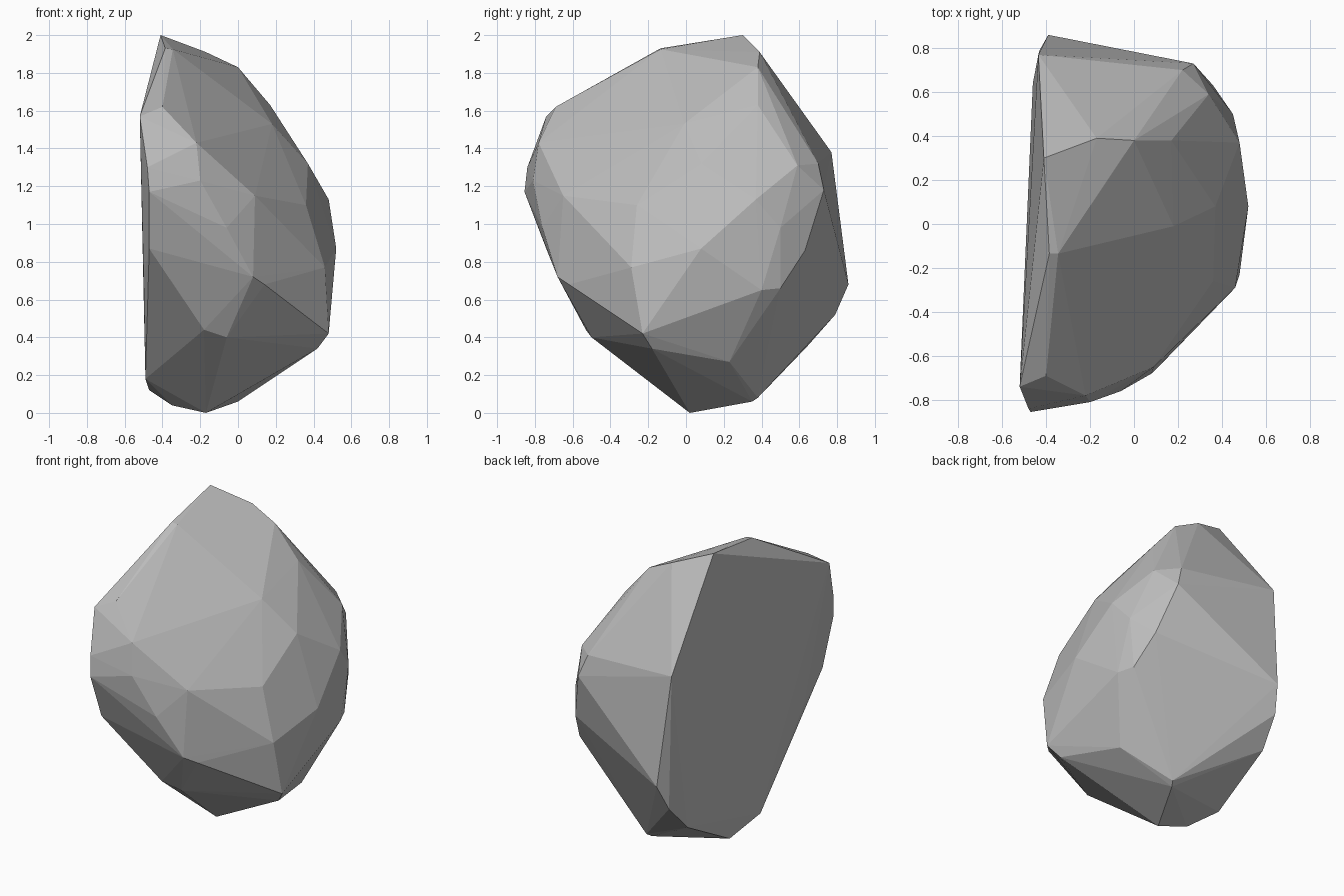
import bpy, bmesh

# Stone colour
stone = bpy.data.materials.new("stone grey")
stone.diffuse_color = (0.5, 0.5, 0.5, 1)

# Corners of the chipped boulder, grouped by region
crown = [(-.41, .30, 2.0), (-.385, -.135, 1.93), (-.345, -.135, 1.925),
         (-.17, .39, 1.91), (0, .38, 1.83), (.17, .38, 1.63), (.18, -.01, 1.53)]
front = [(-.52, -.74, 1.57), (-.40, -.69, 1.62), (-.48, -.84, 1.30),
         (-.47, -.855, 1.17), (-.22, -.78, 1.43), (-.20, -.81, 1.23),
         (-.06, -.76, .98), (.09, -.65, 1.15), (.08, -.68, .72),
         (.14, -.62, .68), (-.06, -.50, .40), (-.18, -.53, .44)]
right = [(.48, -.23, .42), (.46, -.29, .77), (.42, -.18, .34), (.52, .08, .87),
         (.48, .37, 1.13), (.37, .08, 1.32), (.36, -.26, 1.10),
         (.34, .59, 1.31), (.45, .50, .98), (.46, .40, .65), (.42, .50, .66)]
back = [(.22, .70, 1.32), (.27, .73, 1.18), (.36, .63, .86),
        (-.435, .77, 1.38), (-.39, .86, .68), (-.43, .79, .52), (-.46, .64, .35)]
base = [(-.17, .02, 0), (0, .35, .06), (.02, .38, .08), (.30, .23, .27),
        (-.35, .07, .04), (-.47, .22, .12), (-.49, -.07, .18)]
split_face = [(-.50, -.50, .72), (-.47, -.74, .87)]

# Wrap the corners in a faceted shell
bm = bmesh.new()
for p in crown + front + right + back + base + split_face:
    bm.verts.new(p)
hull = bmesh.ops.convex_hull(bm, input=bm.verts[:])
loose = {g for g in hull["geom_interior"] + hull["geom_unused"]
         if isinstance(g, bmesh.types.BMVert) and not g.link_faces}
bmesh.ops.delete(bm, geom=list(loose), context="VERTS")
bmesh.ops.recalc_face_normals(bm, faces=bm.faces[:])

mesh = bpy.data.meshes.new("boulder")
bm.to_mesh(mesh)
bm.free()
mesh.materials.append(stone)
boulder = bpy.data.objects.new("boulder", mesh)
bpy.context.collection.objects.link(boulder)
